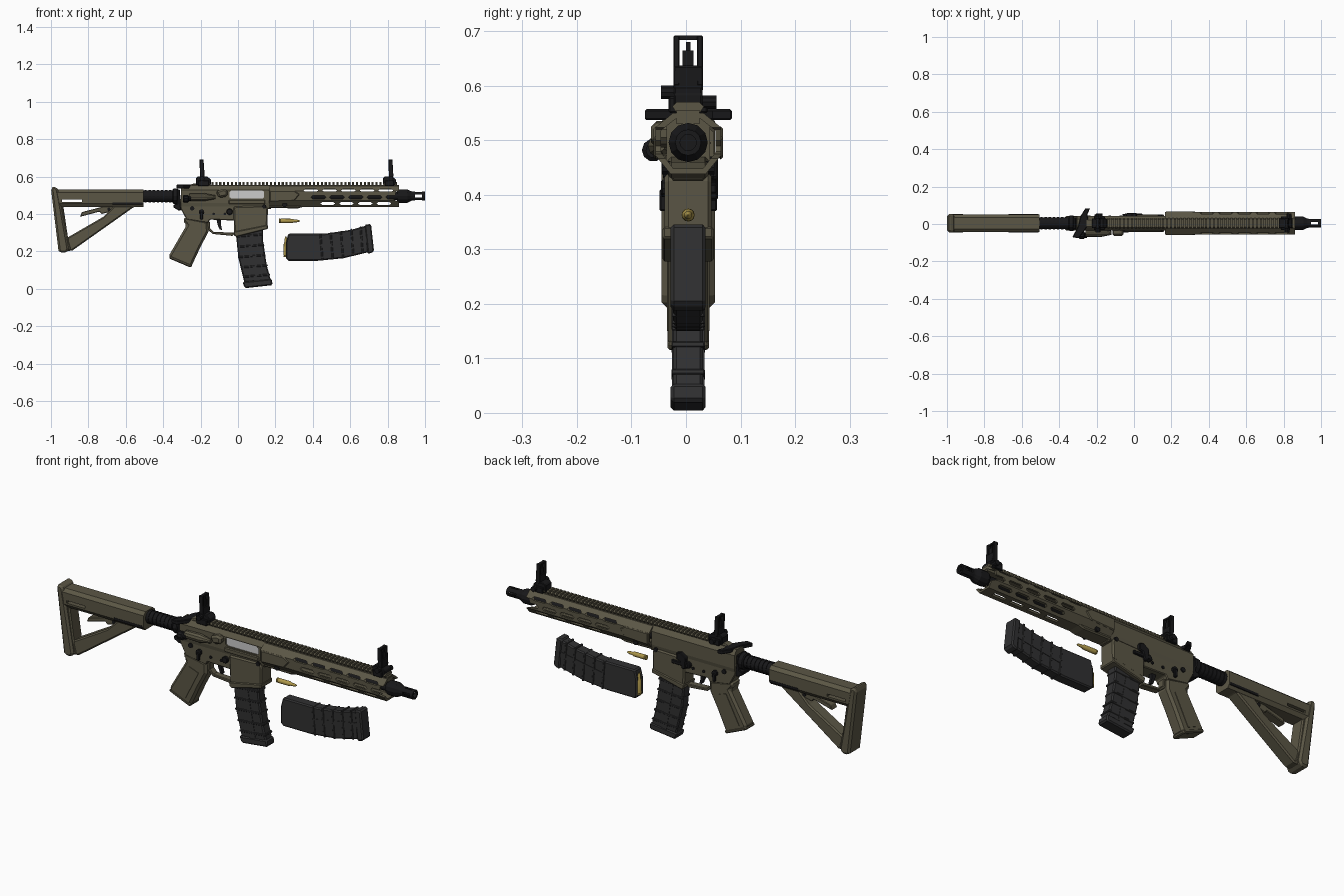
import bpy, bmesh, math
from mathutils import Vector

if "Cube" in bpy.data.objects:
    bpy.data.objects.remove(bpy.data.objects["Cube"])

C = 0.004   # centre line in y


def material(name, rgb):
    m = bpy.data.materials.new(name)
    m.diffuse_color = (*rgb, 1)
    m.use_nodes = True
    m.node_tree.nodes["Principled BSDF"].inputs["Base Color"].default_value = m.diffuse_color
    return m


OLIVE = material("olive", (0.105, 0.094, 0.06))
DARK = material("dark_polymer", (0.03, 0.03, 0.031))
BLACK = material("black_metal", (0.009, 0.009, 0.01))
STEEL = material("steel", (0.55, 0.55, 0.54))
BRASS = material("brass", (0.42, 0.31, 0.07))


def rings_to_object(name, rings, mat, bevel=0, caps=True):
    """Join equal-length rings of points into a closed shell."""
    bm = bmesh.new()
    vs = [[bm.verts.new(p) for p in r] for r in rings]
    n = len(vs[0])
    for a, b in zip(vs, vs[1:]):
        for i in range(n):
            bm.faces.new((a[i], a[(i + 1) % n], b[(i + 1) % n], b[i]))
    if caps:
        bm.faces.new(vs[0])
        bm.faces.new(vs[-1])
    bmesh.ops.recalc_face_normals(bm, faces=bm.faces)
    me = bpy.data.meshes.new(name)
    bm.to_mesh(me)
    bm.free()
    ob = bpy.data.objects.new(name, me)
    bpy.context.collection.objects.link(ob)
    if mat:
        me.materials.append(mat)
    if bevel:
        mod = ob.modifiers.new("bevel", "BEVEL")
        mod.width, mod.segments, mod.limit_method = bevel, 1, 'ANGLE'
        mod.angle_limit = math.radians(50)
    return ob


def prism(name, xz, y0, y1, mat, bevel=0):
    return rings_to_object(name, [[(x, C + y, z) for x, z in xz] for y in (y0, y1)], mat, bevel)


def slab(name, xz, half, mat, bevel=0):
    return prism(name, xz, -half, half, mat, bevel)


def rect(x0, x1, z0, z1):
    return [(x0, z0), (x1, z0), (x1, z1), (x0, z1)]


def extrude_x(name, yz, x0, x1, mat, bevel=0):
    """yz is the +y half, top to bottom; it is mirrored."""
    full = yz + [(-y, z) for y, z in reversed(yz)]
    return rings_to_object(name, [[(x, C + y, z) for y, z in full] for x in (x0, x1)], mat, bevel)


def disc(x, z, r, n=10):
    return [(x + r * math.cos(t * math.tau / n), z + r * math.sin(t * math.tau / n)) for t in range(n)]


def lathe(name, prof, y, z, mat, n=16, axis=0, caps=True, smooth=False):
    """Turned part along x (axis 0) or z (axis 2)."""
    rings = []
    for s, r in prof:
        c = disc(0, 0, r, n)
        rings.append([(s, C + y + a, z + b) if axis == 0 else (z + a, C + y + b, s) for a, b in c])
    ob = rings_to_object(name, rings, mat, caps=caps)
    if smooth:
        bpy.context.view_layer.objects.active = ob
        ob.select_set(True)
        bpy.ops.object.shade_smooth_by_angle()
        ob.select_set(False)
    return ob


def cut(ob, cutters):
    bpy.context.view_layer.objects.active = ob
    for c in cutters:
        c.hide_render = True
        m = ob.modifiers.new("cut", "BOOLEAN")
        m.object, m.operation, m.solver = c, 'DIFFERENCE', 'EXACT'
        bpy.ops.object.modifier_apply(modifier=m.name)
        bpy.data.objects.remove(c)


# Stock
body = extrude_x("stock_body", [(.03, .53), (.047, .515), (.047, .455), (.034, .437)], -.98, -.505, OLIVE)
cut(body, [slab("slot", rect(-.94, -.835, .464, .477), .1, None)])
slab("butt_pad", [(-1, .535), (-.99, .545), (-.972, .545), (-.962, .53), (-.945, .44), (-.905, .215), (-.915, .193), (-.95, .193), (-.96, .205)], .049, OLIVE, .01)
slab("stock_heel", [(-.965, .45), (-.935, .45), (-.91, .28), (-.89, .21), (-.93, .2)], .036, OLIVE, .006)
slab("stock_strut", [(-.93, .2), (-.885, .205), (-.56, .435), (-.51, .45), (-.66, .445), (-.72, .385), (-.91, .275)], .033, OLIVE, .007)
slab("stock_lever", [(-.845, .385), (-.835, .41), (-.72, .44), (-.62, .445), (-.69, .41), (-.73, .4), (-.74, .413)], .022, OLIVE, .003)
slab("stock_slot_trim", rect(-.67, -.51, .45, .462), .0485, BLACK)
slab("lever_pin", disc(-.69, .425, .009), .027, BLACK)

# Buffer tube with notched ring nut
lathe("buffer_tube", [(-.78, .031), (-.31, .031)], 0, .495, BLACK, smooth=True)
for i in range(7):
    lathe("tube_ring", [(-.5 + i * .022, .034), (-.488 + i * .022, .034)], 0, .495, BLACK)
lathe("ring_nut", [(-.35, .036), (-.345, .041), (-.325, .041), (-.32, .037)], 0, .495, BLACK, 12)
slab("end_plate", [(-.325, .53), (-.31, .53), (-.305, .42), (-.32, .42), (-.345, .435), (-.345, .45), (-.325, .455)], .032, BLACK, .003)

# Upper receiver with ejection port
upper = extrude_x("upper_receiver", [(.022, .552), (.04, .528), (.04, .46), (.034, .432)], -.305, .165, OLIVE)
cut(upper, [prism("port", [(-.045, .49), (-.035, .482), (.13, .482), (.14, .49), (.14, .518), (.13, .526), (-.035, .526), (-.045, .518)], -.08, -.028, None)])
prism("bolt_carrier", rect(-.045, .14, .482, .526), -.032, -.02, STEEL)
prism("port_cover", rect(-.05, .145, .452, .476), -.046, -.03, OLIVE, .004)
prism("case_deflector", [(-.1, .485), (-.055, .495), (-.055, .53), (-.08, .535), (-.12, .52)], -.068, -.03, OLIVE, .01)
lathe("assist_housing", [(-.26, .02), (-.18, .022), (-.12, .01)], -.052, .49, OLIVE, 10)
lathe("assist_button", [(-.295, .016), (-.29, .021), (-.268, .021), (-.262, .014), (-.25, .014)], -.064, .482, BLACK, 10)
slab("rear_hump", [(-.305, .54), (-.24, .562), (-.2, .562), (-.2, .53), (-.305, .53)], .022, OLIVE, .005)

# Charging handle
hand = [(-.33, -.075), (-.295, -.08), (-.265, -.04), (-.24, 0), (-.25, .045), (-.235, .08), (-.26, .08), (-.285, .04), (-.3, -.02)]
rings_to_object("charging_handle", [[(x, C + y, z) for x, y in hand] for z in (.537, .557)], BLACK, .003)

# Lower receiver
slab("lower_receiver", [(-.31, .48), (-.305, .425), (-.275, .37), (-.16, .352), (-.15, .37), (-.02, .365), (.02, .45), (-.2, .45), (-.26, .49)], .036, OLIVE, .004)
slab("magazine_well", [(-.025, .44), (-.02, .29), (-.01, .283), (.157, .325), (.16, .425), (.15, .445)], .043, OLIVE, .007)
slab("well_rim", [(-.024, .305), (-.02, .285), (-.01, .278), (.16, .32), (.16, .342)], .047, OLIVE, .004)
slab("trigger_guard", [(-.165, .36), (-.165, .32), (-.135, .293), (-.03, .283), (-.012, .3), (-.03, .3), (-.13, .305), (-.15, .325), (-.15, .36)], .018, OLIVE, .003)
slab("trigger", [(-.115, .37), (-.09, .37), (-.092, .345), (-.085, .315), (-.098, .317), (-.108, .34)], .009, BLACK)
slab("front_lug", [(.13, .43), (.175, .425), (.18, .455), (.14, .46)], .03, OLIVE, .003)

# Grip
slab("grip", [(-.285, .385), (-.16, .36), (-.158, .305), (-.2, .225), (-.25, .118), (-.275, .122), (-.368, .165), (-.365, .185), (-.275, .34), (-.295, .365)], .036, OLIVE, .013)
slab("grip_base", [(-.252, .113), (-.244, .128), (-.362, .178), (-.37, .163)], .038, OLIVE, .005)
for s in (-1, 1):
    prism("grip_panel", [(-.255, .32), (-.2, .3), (-.275, .15), (-.33, .175)], s * .034, s * .039, OLIVE)

# Controls and pins
for s in (-1, 1):
    for x, z, r in ((-.245, .43, .012), (-.13, .4, .007), (-.07, .4, .007), (.14, .44, .011)):
        prism("pin", disc(x, z, r), s * .03, s * (.042 if x < .1 else .046), BLACK)
    prism("selector_hub", disc(-.195, .41, .015), s * .03, s * .047, BLACK)
    prism("selector_lever", [(-.205, .41), (-.185, .41), (-.188, .37), (-.202, .37)], s * .04, s * .053, BLACK, .003)
    prism("magazine_release", disc(-.045, .412, .017), s * .03, s * .05, BLACK, .003)
prism("bolt_catch", [(-.04, .45), (-.01, .47), (.015, .465), (.015, .43), (-.005, .425), (-.015, .39), (-.035, .39)], .035, .055, BLACK, .004)
prism("release_bar", rect(-.05, .045, .402, .42), .04, .052, BLACK, .003)

# Handguard: hollow octagon with slot rows
guard = extrude_x("handguard", [(.028, .55), (.06, .524), (.06, .472), (.032, .438)], .165, .862, OLIVE)
cutters = [extrude_x("bore", [(.022, .54), (.05, .518), (.05, .478), (.027, .448)], .1, .9, None)]
for row, (z, x0, n, h) in enumerate(((.526, .35, 5, .007), (.49, .39, 5, .01), (.456, .44, 4, .007))):
    for i in range(n):
        x = x0 + i * .1
        cutters.append(slab("slot", [(x, z), (x + .01, z - h), (x + .07, z - h), (x + .08, z), (x + .07, z + h), (x + .01, z + h)], .1, None))
cutters.append(slab("notch", [(.9, .53), (.845, .52), (.835, .475), (.9, .455)], .1, None))
for i in range(4):
    x = .44 + i * .1
    cutters.append(rings_to_object("slot", [[(x, C - .011, z), (x + .07, C - .011, z), (x + .07, C + .011, z), (x, C + .011, z)] for z in (.42, .46)], None))
cut(guard, cutters)
slab("guard_clamp", [(.16, .47), (.16, .432), (.32, .43), (.365, .443), (.3, .46)], .037, OLIVE, .006)
for s in (-1, 1):
    prism("guard_shoulder", [(.17, .465), (.17, .525), (.3, .525), (.33, .505), (.3, .47)], s * .055, s * .064, OLIVE, .004)
    prism("sling_socket", disc(.25, .45, .013), s * .03, s * .048, BLACK)

# Top rail
extrude_x("rail_base", [(.021, .556), (.021, .53)], -.205, .86, OLIVE)
tooth = extrude_x("rail_teeth", [(.021, .57), (.029, .562), (.021, .55)], -.205, -.194, OLIVE)
arr = tooth.modifiers.new("array", "ARRAY")
arr.use_relative_offset, arr.use_constant_offset = False, True
arr.constant_offset_displace, arr.count = (.0209, 0, 0), 51

# Barrel and muzzle
lathe("barrel", [(.16, .026), (.6, .024), (.86, .022)], 0, .496, BLACK, smooth=True)
lathe("muzzle_collar", [(.85, .03), (.862, .036), (.905, .036), (.925, .026), (.94, .022)], 0, .496, BLACK, 12)
hider = lathe("flash_hider", [(.925, .024), (1, .024)], 0, .496, BLACK, 12)
cut(hider, [lathe("bore", [(.94, .015), (1.1, .015)], 0, .496, None, 12),
            slab("slot_a", rect(.945, .985, .489, .503), .1, None),
            prism("slot_b", rect(.945, .985, .4, .6), -.006, .006, None)])


# Folding sights
def sight(tag, x, b0, b1):
    slab(tag + "_base", [(b0, .555), (b1, .555), (b1, .585), (b1 - .02, .6), (b0 + .008, .6), (b0, .59)], .026, BLACK, .003)
    slab(tag + "_clamp", rect(b0 + .01, b1 - .01, .55, .58), .036, BLACK, .003)
    prism(tag + "_knob", disc(x, .588, .013), -.05, -.02, BLACK)
    prism(tag + "_nut", disc(x + .01, .57, .013), .02, .052, BLACK)
    slab(tag + "_stem", rect(x - .012, x + .012, .59, .637), .027, BLACK, .003)
    for s in (-1, 1):
        prism(tag + "_ear", [(x - .011, .6), (x + .013, .6), (x + .01, .65), (x + .008, .692), (x - .014, .692)], s * .016, s * .027, BLACK, .002)
    slab(tag + "_post", rect(x - .008, x + .008, .63, .665), .01, BLACK)
    slab(tag + "_tip", rect(x - .005, x + .005, .66, .68), .004, BLACK)
    slab(tag + "_bridge", rect(x - .01, x + .004, .684, .692), .018, BLACK)


sight("rear_sight", -.192, -.225, -.145)
sight("front_sight", .818, .775, .845)


# Magazines: s runs from feed end to base, f points forward
def magazine(tag, place):
    P = lambda pts: [place(s, f) for s, f in pts]
    slab(tag, P([(0, .012), (.012, 0), (.17, 0), (.31, .014), (.44, .046), (.43, .188), (.345, .165), (.21, .145), (.012, .145), (0, .1)]), .0275, DARK, .006)
    slab(tag + "_base", P([(.437, .036), (.462, .045), (.47, .055), (.455, .19), (.447, .196), (.42, .192)]), .032, DARK, .006)
    for s0, f0 in ((.19, .001), (.245, .007), (.3, .013), (.355, .026), (.405, .038)):
        slab(tag + "_rib", P([(s0, f0), (s0 + .01, f0), (s0 - .002, f0 + .146), (s0 - .012, f0 + .144)]), .0305, DARK, .002)
    slab(tag + "_spine", P([(.19, .06), (.44, .1), (.435, .13), (.19, .085)]), .0295, DARK)


magazine("fitted_magazine", lambda s, f: (-.012 + f, .474 - s))
magazine("spare_magazine", lambda s, f: (.257 + s, .15 + f))


# Cartridges
def cartridge(name, s, y, z, axis):
    prof = [(0, .012), (.004, .012), (.006, .0105), (.008, .012), (.07, .0115), (.08, .0075), (.093, .0075), (.104, .005), (.112, .001)]
    lathe(name, [(s + a, r) for a, r in prof], y, z, BRASS, 12, axis, smooth=True)


cartridge("loose_cartridge", .22, 0, .363, 0)
cartridge("top_cartridge", .17, .009, .256, 2)
cartridge("second_cartridge", .17, -.009, .268, 2)
